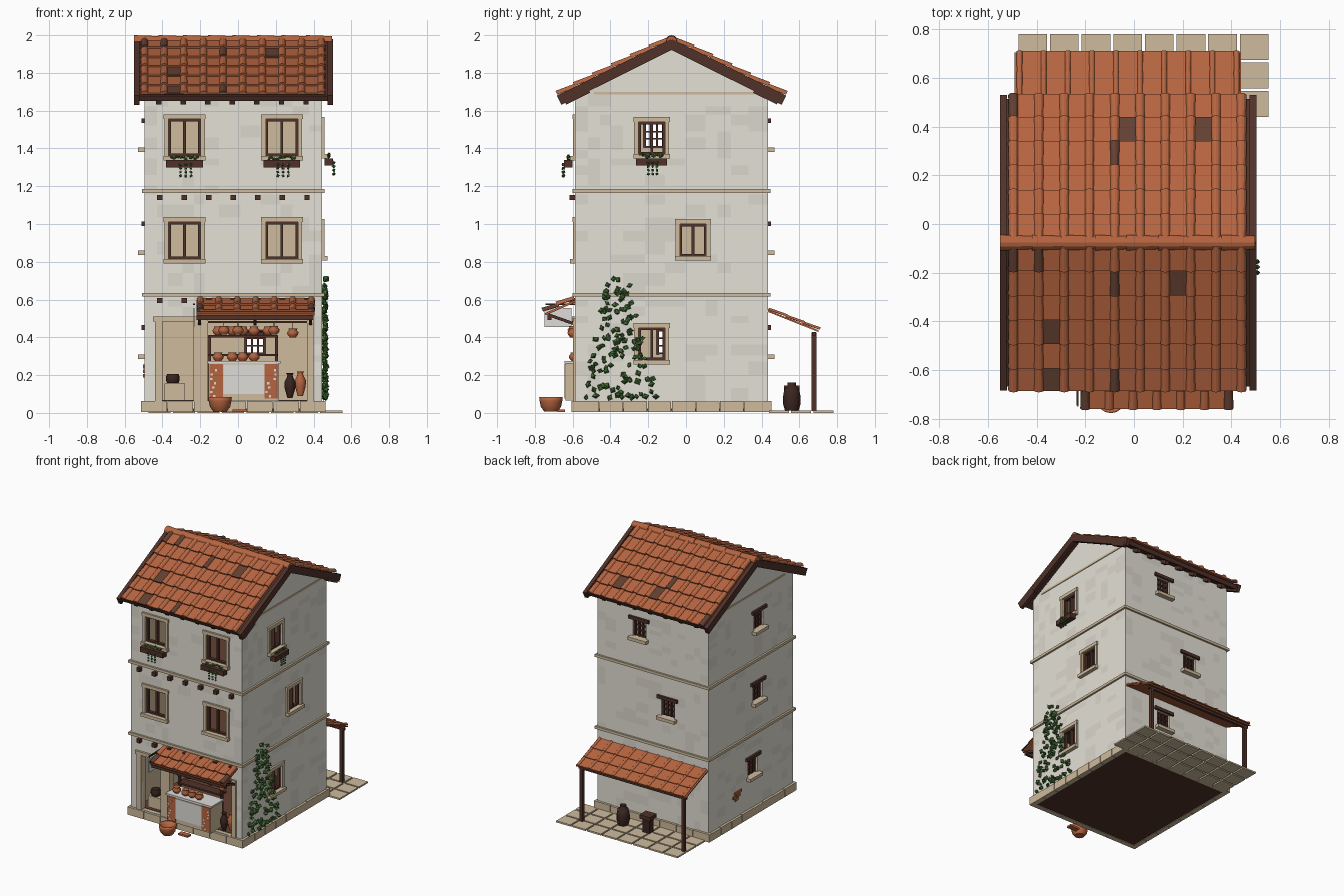
import bpy, bmesh, math, random
from mathutils import Matrix, Vector

if "Cube" in bpy.data.objects:
    bpy.data.objects.remove(bpy.data.objects["Cube"])

random.seed(4)
COLOURS = [("plaster", (.78, .75, .67)), ("worn_plaster", (.71, .68, .605)), ("stone", (.62, .495, .335)),
           ("wood", (.08, .032, .022)), ("terracotta", (.47, .13, .052)), ("old_tile", (.125, .052, .032)),
           ("leaf", (.055, .15, .035)), ("dark_wood", (.042, .018, .014)), ("panel_white", (.74, .72, .68))]
MATS = []
for n, c in COLOURS:
    m = bpy.data.materials.new(n)
    m.diffuse_color = (*c, 1)
    m.use_nodes = True
    m.node_tree.nodes["Principled BSDF"].inputs["Base Color"].default_value = m.diffuse_color
    MATS.append(m)
PLASTER, WORN, STONE, WOOD, TERRA, OLD, LEAF, DARK, WHITE = range(9)
X0, X1, Y0, Y1 = -.495, .445, -.587, .434          # outer wall faces
MID = (Y0 + Y1) / 2


def finish(bm, name):
    bmesh.ops.recalc_face_normals(bm, faces=bm.faces)
    me = bpy.data.meshes.new(name)
    bm.to_mesh(me)
    bm.free()
    for m in MATS:
        me.materials.append(m)
    ob = bpy.data.objects.new(name, me)
    bpy.context.collection.objects.link(ob)
    return ob


def prism(bm, a, b, mat, M=Matrix()):
    """Closed solid lofted between two rings."""
    va, vb = [[bm.verts.new(M @ Vector(p)) for p in r] for r in (a, b)]
    n = len(va)
    fs = [bm.faces.new(va), bm.faces.new(vb[::-1])]
    fs += [bm.faces.new((va[i], vb[i], vb[(i + 1) % n], va[(i + 1) % n])) for i in range(n)]
    for f in fs:
        f.material_index = mat


def box(bm, x0, x1, y0, y1, z0, z1, mat, M=Matrix()):
    r = [[(x0, y0, z), (x1, y0, z), (x1, y1, z), (x0, y1, z)] for z in (z0, z1)]
    prism(bm, r[0], r[1], mat, M)


def beam(bm, p, q, w, mat):
    p, q = Vector(p), Vector(q)
    M = Matrix.Translation(p) @ (q - p).to_track_quat('Z', 'Y').to_matrix().to_4x4()
    box(bm, -w / 2, w / 2, -w / 2, w / 2, 0, (q - p).length, mat, M)


def lathe(bm, prof, x, y, z, mat, seg=12):
    rings = [[bm.verts.new((x + r * math.cos(t * math.tau / seg), y + r * math.sin(t * math.tau / seg), z + h))
              for t in range(seg)] for r, h in prof]
    for a, b in zip(rings, rings[1:]):
        for i in range(seg):
            f = bm.faces.new((a[i], a[(i + 1) % seg], b[(i + 1) % seg], b[i]))
            f.material_index, f.smooth = mat, True
    for r in (rings[0], rings[-1]):
        bm.faces.new(r).material_index = mat


def leaf(bm, p, r):
    M = Matrix.Translation(p) @ Matrix.Rotation(random.random() * 6, 4, (random.random(), random.random(), .5))
    vs = bmesh.ops.create_uvsphere(bm, u_segments=4, v_segments=2, radius=r,
                                   matrix=M @ Matrix.Diagonal((1, 1, .75, 1)))['verts']
    for f in {f for v in vs for f in v.link_faces}:
        f.material_index = LEAF


# Wall frames: local x runs along the wall, local y points outward
WALL = {'front': Matrix(((1, 0, 0, 0), (0, -1, 0, Y0), (0, 0, 1, 0), (0, 0, 0, 1))),
        'back': Matrix(((1, 0, 0, 0), (0, 1, 0, Y1), (0, 0, 1, 0), (0, 0, 0, 1))),
        'right': Matrix(((0, 1, 0, X1), (1, 0, 0, 0), (0, 0, 1, 0), (0, 0, 0, 1))),
        'left': Matrix(((0, -1, 0, X0), (1, 0, 0, 0), (0, 0, 1, 0), (0, 0, 0, 1)))}
# wall, centre, bottom, top, width, framed in stone, flower box
WINDOWS = [('front', x, z, z + .195, .17, True, z > 1) for x in (-.283, .232) for z in (.815, 1.36)]
WINDOWS += [('right', -.182, 1.37, 1.54, .14, True, True), ('right', .037, .83, 1.0, .14, True, False),
            ('right', -.182, .28, .45, .14, True, False)]
WINDOWS += [('back', x, z, z + .13, .11, False, False) for x, z in ((.09, 1.405), (-.15, .86), (.09, .31))]
WINDOWS += [('left', y, z, z + .13, .11, False, False) for y, z in ((-.17, 1.405), (-.16, .86), (-.10, .31))]

# Walls: gabled solid, hollowed and pierced
bm = bmesh.new()
gable = [(Y0, 0.02), (Y1, 0.02), (Y1, 1.675), (MID, 1.93), (Y0, 1.675)]
prism(bm, [(X0, y, z) for y, z in gable], [(X1, y, z) for y, z in gable], PLASTER)
walls = finish(bm, "walls")
bm = bmesh.new()
box(bm, X0 + .04, X1 - .04, Y0 + .04, Y1 - .04, .06, 1.63, STONE)
cut_room = finish(bm, "room_cutter")
bm = bmesh.new()
for w, u, a, b, wd, *_ in WINDOWS:
    box(bm, u - wd / 2, u + wd / 2, -.07, .05, a, b, STONE, WALL[w])
box(bm, -.40, -.235, -.07, .05, .065, .49, STONE, WALL['front'])
box(bm, -.16, .365, -.07, .05, .065, .50, STONE, WALL['front'])
cut_open = finish(bm, "opening_cutter")
for c in (cut_room, cut_open):
    c.hide_render = True
    mod = walls.modifiers.new("cut", 'BOOLEAN')
    mod.operation, mod.solver, mod.object = 'DIFFERENCE', 'EXACT', c
dg = bpy.context.evaluated_depsgraph_get()
walls_mesh = bpy.data.meshes.new_from_object(walls.evaluated_get(dg))
walls.modifiers.clear()
walls.data = walls_mesh
for c in (cut_room, cut_open):
    bpy.data.objects.remove(c)


# Worn plaster: walls sliced into courses, random cells tinted
def steps(lo, hi, a, b):
    out = [lo + random.uniform(a, b)]
    while out[-1] < hi - b:
        out.append(out[-1] + random.uniform(a, b))
    return out


CUTS = [steps(X0, X1, .05, .12), steps(Y0, Y1, .05, .12), steps(.07, 1.68, .03, .075)]
bm = bmesh.new()
bm.from_mesh(walls.data)
bmesh.ops.triangulate(bm, faces=bm.faces)
for axis, cuts in enumerate(CUTS):
    for c in cuts:
        co, no = Vector(), Vector()
        co[axis], no[axis] = c, 1
        bmesh.ops.bisect_plane(bm, geom=bm.verts[:] + bm.edges[:] + bm.faces[:], plane_co=co, plane_no=no)
worn = {}
for f in bm.faces:
    c = f.calc_center_median()
    inside = X0 + .01 < c.x < X1 - .01 and Y0 + .01 < c.y < Y1 - .01 and .03 < c.z < 1.66
    side = 'xy'[abs(f.normal.y) > .5], c.x > 0 if abs(f.normal.x) > .5 else c.y > 0
    cell = side, [sum(k < c[a] for k in CUTS[a]) for a in range(3)]
    key = repr(cell)
    if key not in worn:
        worn[key] = random.random() < .22 and c.z < 1.66
    f.material_index = STONE if inside else WORN if worn[key] else PLASTER
bm.to_mesh(walls.data)
bm.free()
bm = bmesh.new()
for i, (u, z) in enumerate(((.08, .22), (.125, .22), (.105, .245), (.06, .245), (.10, .197))):
    box(bm, u - .02, u + .02, -.002, .007, z - .01, z + .01, TERRA, WALL['left'])
finish(bm, "exposed_bricks")

# Bands and plinth blocks
bm = bmesh.new()
for z in (.615, 1.165):
    for a in (0, 1):
        box(bm, X0 - .014, X1 + .014, (Y0 - .014, Y1)[a], (Y0, Y1 + .014)[a], z, z + .02, STONE)
        box(bm, (X0 - .014, X1)[a], (X0, X1 + .014)[a], Y0, Y1, z, z + .02, STONE)
for w in ('left', 'right'):
    box(bm, Y0 + .1, Y1 - .02, 0, .005, 1.685, 1.70, STONE, WALL[w])
finish(bm, "floor_bands")
bm = bmesh.new()
for w, lo, hi, n in (('front', X0 - .02, X1 + .02, 7), ('back', X0 - .02, X1 + .02, 7),
                     ('left', Y0, Y1, 8), ('right', Y0, Y1, 8)):
    s = (hi - lo) / n
    for i in range(n):
        box(bm, lo + i * s + .002, lo + i * s + s - .002, -.02, .018, .004, .064 - .003 * (i % 2), STONE, WALL[w])
finish(bm, "plinth")
bm = bmesh.new()
box(bm, X0 + .01, X1 - .01, Y0 + .01, Y1 - .01, .008, .062, WOOD)
for z in (.055, .60, 1.15):
    box(bm, X0 + .03, X1 - .03, Y0 + .03, Y1 - .03, z, z + .013, OLD)
finish(bm, "floors")

# Windows
frames, boxes = bmesh.new(), bmesh.new()
for w, u, a, b, wd, framed, flowers in WINDOWS:
    M, h = WALL[w], wd / 2
    B = lambda *p: box(frames, *p, M)
    if framed:
        for s in (-1, 1):
            e = sorted((u + s * h, u + s * (h + .022)))
            B(e[0], e[1], -.03, .012, a, b, STONE)
            e = sorted((u + s * h, u + s * (h - .013)))
            B(e[0], e[1], -.03, -.005, a, b, WOOD)
        B(u - h - .026, u + h + .026, -.03, .014, b, b + .026, STONE)
        B(u - h - .026, u + h + .026, -.03, .028, a - .024, a, STONE)
        B(u - h, u + h, -.03, -.005, b - .012, b, WOOD)
        B(u - h, u + h, -.03, -.005, a, a + .012, WOOD)
        B(u - .007, u + .007, -.03, -.005, a, b, WOOD)
    else:
        B(u - h - .03, u + h + .03, -.03, .016, b, b + .024, WOOD)
        B(u - h - .022, u + h + .022, -.03, .035, a - .024, a, STONE)
        for k in (-1, -.33, .33, 1):
            B(u + k * (h - .006) - .006, u + k * (h - .006) + .006, -.03, -.015, a, b, WOOD)
        for k in (.04, .35, .65, .96):
            z = a + k * (b - a)
            B(u - h, u + h, -.028, -.017, z - .004, z + .004, WOOD)
    if flowers:
        box(boxes, u - h - .012, u + h + .012, .014, .058, a - .06, a - .022, WOOD, M)
        for i in range(12):
            k = (i / 5.5 - 1) * h * .8
            leaf(boxes, M @ Vector((u + k, .036, a - .018 + random.uniform(0, .02))), .011)
        for k in (-.25, .08, .4):
            for i in range(4):
                leaf(boxes, M @ Vector((u + k * h, .062, a - .045 - i * .02)), .011)
finish(frames, "window_frames")
finish(boxes, "flower_boxes")


# Roof tiling: flat pans with half-round covers, laid in overlapping rows
def tiles(bm, y, z, dy, dz, x0, pitch, cols, rows, r, old=(), lift=.012, thick=.01):
    L, s = math.hypot(dy, dz), (1 if dy > 0 else -1)
    c, n = abs(dy) / L, dz / L
    M = Matrix(((1, 0, 0, 0), (0, s * c, s * n, y), (0, -n, c, z), (0, 0, 0, 1)))
    for j in range(rows):
        a, b = j * L / rows, (j + 1) * L / rows + (.008 if j < rows - 1 else 0)
        for i in range(cols):
            x = x0 + i * pitch
            mat = lambda k: OLD if (k, i, j) in old else TERRA
            if i < cols - 1:
                prism(bm, *[[(x, t, h), (x + pitch, t, h), (x + pitch, t, h + thick), (x, t, h + thick)]
                            for t, h in ((a, 0), (b, lift))], mat('pan'), M)
            prism(bm, *[[(x + q * math.cos(k * math.pi / 6), t, h + q * math.sin(k * math.pi / 6)) for k in range(7)]
                        for t, q, h in ((a, r * .85, .004), (b, r, lift))], mat('cover'), M)
    return M, L


# Weathered tiles: kind, column, row, for the front and rear slopes
OLD_TILES = {-1: {('cover', 0, 0), ('cover', 1, 0), ('cover', 4, 1), ('cover', 4, 5),
                  ('pan', 6, 1), ('pan', 1, 3), ('pan', 1, 5)},
             1: {('cover', 0, 5), ('cover', 4, 3), ('pan', 4, 4), ('pan', 7, 4)}}
deck, tile = bmesh.new(), bmesh.new()
for s in (-1, 1):
    M, L = tiles(tile, MID, 1.972, s * .60, .298, -.495, .104, 10, 6, .022, OLD_TILES[s])
    box(deck, -.53, .48, 0, L - .01, -.03, 0, WOOD, M)
    for x in (-.55, .475):
        box(deck, x, x + .028, 0, L + .004, -.046, .008, WOOD, M)
    for i in range(8):
        x = -.42 + i * .13
        box(deck, x - .014, x + .014, L - .16, L - .02, -.056, -.028, WOOD, M)
for i in range(8):
    x = -.55 + i * .13
    prism(tile, *[[(t, MID + r * math.cos(k * math.pi / 6), 1.967 + r * math.sin(k * math.pi / 6)) for k in range(7)]
                  for t, r in ((x, .033), (x + .138, .028))], TERRA)
finish(deck, "roof_timbers")
finish(tile, "roof_tiles")

# Rear lean-to with posts, paving, barrel and crate
bm = bmesh.new()
M, L = tiles(bm, Y1, .543, .272, .108, -.47, .099, 10, 3, .013, lift=.006, thick=.006)
box(bm, -.49, .44, 0, L - .003, -.008, .001, TERRA, M)
finish(bm, "lean_to_tiles")
bm = bmesh.new()
for x in (-.455, .405):
    box(bm, x - .012, x + .012, .665, .69, .01, .425, WOOD)
box(bm, -.48, .43, .667, .688, .41, .428, WOOD)
finish(bm, "lean_to_frame")
bm = bmesh.new()
for i in range(24):
    x, y = -.475 + i % 8 * .13, .44 + i // 8 * .117
    box(bm, x, x + .118, y, y + .106, 0, .012, STONE)
finish(bm, "paving")
bm = bmesh.new()
lathe(bm, [(.036, 0), (.046, .035), (.046, .075), (.038, .12), (.024, .125), (.022, .15)], .14, .56, .012, DARK)
box(bm, -.115, -.025, .52, .6, .115, .145, WOOD)
box(bm, -.10, -.04, .535, .585, .012, .115, DARK)
finish(bm, "barrel_and_crate")

# Beam ends across the front
bm = bmesh.new()
for i in range(14):
    x, z = -.415 + i % 7 * .13, (1.14, .595)[i // 7]
    box(bm, x - .014, x + .014, 0, .03, z - .014, z + .014, WOOD, WALL['front'])
finish(bm, "beam_ends")

# Shop awning
bm = bmesh.new()
M, L = tiles(bm, Y0, .598, -.165, .072, -.20, .098, 7, 2, .021, {('cover', 0, 1), ('cover', 6, 1)})
box(bm, -.22, .405, 0, L - .004, -.012, 0, TERRA, M)
finish(bm, "awning_tiles")
bm = bmesh.new()
box(bm, -.22, .40, -.732, -.712, .492, .52, WOOD)
for x in (-.205, .09, .385):
    beam(bm, (x, Y0, .47), (x, -.73, .52), .016, WOOD)
beam(bm, (-.232, Y0, .575), (-.232, -.745, .575), .01, DARK)
box(bm, -.235, -.229, -.75, -.605, .455, .555, WHITE)
finish(bm, "awning_frame_and_sign")

# Shop and door surrounds, counter, shelves
bm = bmesh.new()
F = WALL['front']
for a, b, t in ((-.44, -.40, .49), (-.235, -.16, .50), (.365, .40, .50)):
    box(bm, a, b, -.03, .012, .06, t, STONE, F)
box(bm, -.45, -.22, -.03, .016, .485, .51, STONE, F)
box(bm, -.39, -.28, -.53, -.46, .066, .155, STONE)
finish(bm, "door_and_shop_surround")
bm = bmesh.new()
box(bm, -.155, .215, -.637, -.50, .066, .262, STONE)
box(bm, -.165, .225, -.642, -.49, .262, .275, WHITE)
box(bm, -.078, .14, -.642, -.637, .10, .255, WHITE)
for a in (-.152, .14):
    box(bm, a, a + .073, -.642, -.637, .075, .258, TERRA)
    for i in range(7):
        x, z = a + random.uniform(.008, .062), .088 + i * .023
        box(bm, x - .006, x + .006, -.644, -.642, z - .006, z + .006, WHITE)
finish(bm, "counter")
bm = bmesh.new()
for x in (-.15, .205):
    box(bm, x - .008, x + .008, -.50, -.48, .066, .41, WOOD)
for z in (.30, .40):
    box(bm, -.155, .21, -.51, -.44, z, z + .012, WOOD)
box(bm, -.16, .365, -.60, -.59, .475, .487, WOOD)
finish(bm, "shelves")

# Pottery
POT = [(.016, 0), (.028, .014), (.030, .026), (.020, .038), (.024, .046)]
JAR = [(.014, 0), (.028, .05), (.030, .08), (.016, .11), (.014, .12), (.02, .13)]
bm = bmesh.new()
for i, x in enumerate((-.105, -.03, .025, .085, .16)):
    if i != 4:
        lathe(bm, POT, x, -.59, .275, TERRA)
    lathe(bm, POT, x, -.48, .412, TERRA)
for x, z in ((-.075, .415), (0, .415), (.19, .415), (.29, .40)):
    lathe(bm, POT, x, -.597, z, TERRA)
    beam(bm, (x, -.597, z + .04), (x, -.597, .48), .004, DARK)
lathe(bm, JAR, .275, -.56, .08, DARK)
lathe(bm, JAR, .33, -.55, .09, TERRA)
lathe(bm, [(.03, 0), (.036, .016), (.036, .034), (.03, .05)], -.345, -.50, .157, DARK)
lathe(bm, [(.036, 0), (.054, .025), (.060, .055), (.062, .075), (.052, .075), (.04, .03)], -.095, -.715, .008, TERRA, 16)
box(bm, -.03, .05, -.68, -.64, .004, .018, TERRA)
finish(bm, "pottery")

# Climbing ivy on the right wall
bm = bmesh.new()
for i in range(135):
    t = random.random() ** 1.4
    half = .15 * (1 - t) + .05
    y = -.35 - .01 * t + random.uniform(-half, half)
    if t < .93 or i % 2:
        leaf(bm, Vector((X1 + random.uniform(.008, .022), y, .08 + .645 * t)), random.uniform(.016, .022))
finish(bm, "ivy")
